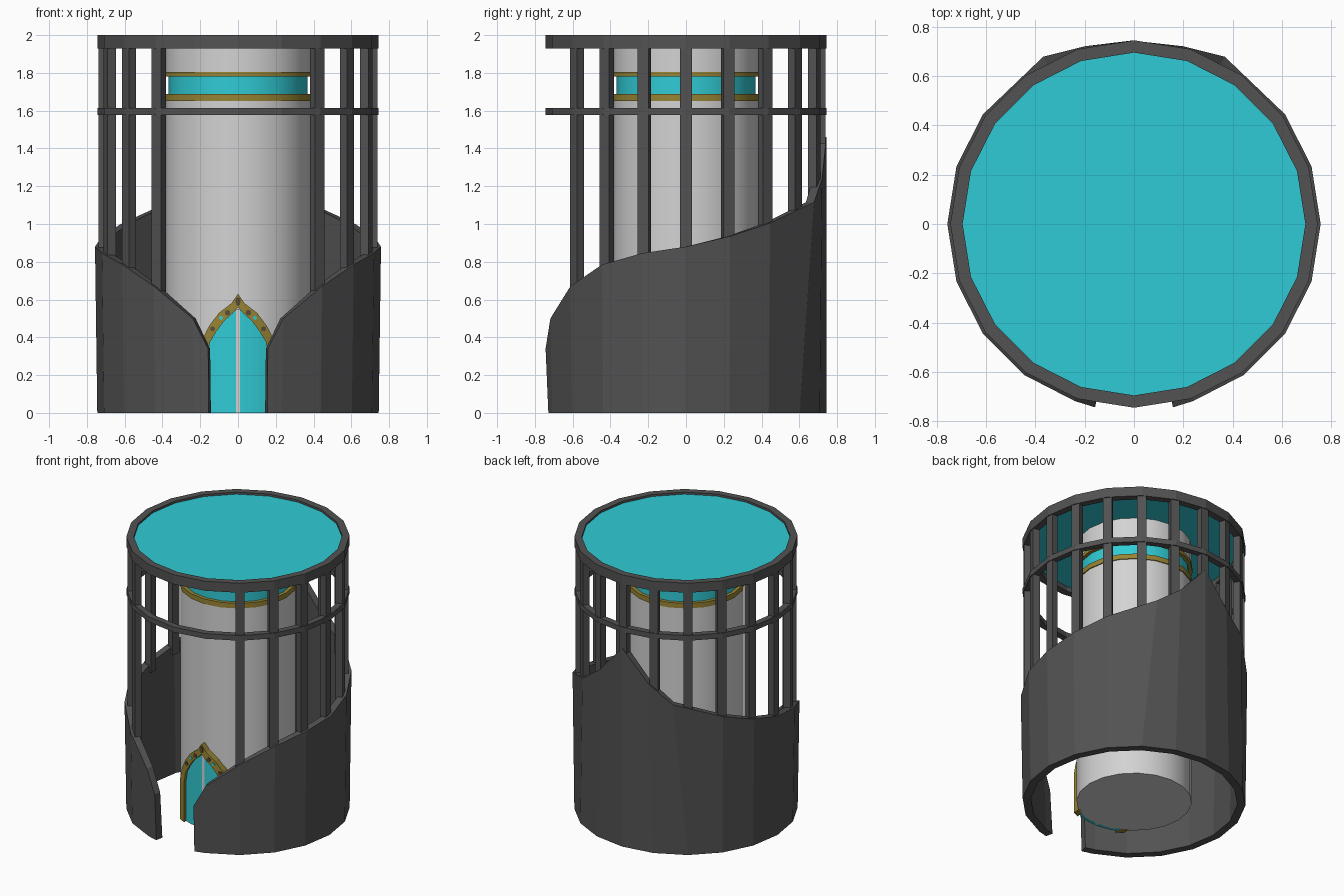
import bpy, bmesh, math
from math import sin, cos, radians, sqrt, pi

if "Cube" in bpy.data.objects:
    bpy.data.objects.remove(bpy.data.objects["Cube"])


def material(name, rgb):
    m = bpy.data.materials.new(name)
    m.diffuse_color = (*rgb, 1)
    m.use_nodes = True
    m.node_tree.nodes["Principled BSDF"].inputs["Base Color"].default_value = m.diffuse_color
    return m


DARK = material("dark grey", (0.085, 0.085, 0.085))
WHITE = material("pale grey", (0.65, 0.65, 0.65))
CYAN = material("cyan", (0.03, 0.60, 0.67))
GOLD = material("old gold", (0.31, 0.23, 0.035))
BROWN = material("dark gem", (0.10, 0.075, 0.04))


def build(name, verts, faces, mat, smooth=False):
    me = bpy.data.meshes.new(name)
    me.from_pydata(verts, [], faces)
    bm = bmesh.new()
    bm.from_mesh(me)
    bmesh.ops.recalc_face_normals(bm, faces=bm.faces)
    bm.to_mesh(me)
    bm.free()
    me.materials.append(mat)
    ob = bpy.data.objects.new(name, me)
    bpy.context.collection.objects.link(ob)
    if smooth:
        bpy.context.view_layer.objects.active = ob
        ob.select_set(True)
        bpy.ops.object.shade_smooth_by_angle(angle=radians(35))
        ob.select_set(False)
    return ob


def polar(r, deg, z):
    """Point at an angle measured from the front (-y) towards +x."""
    a = radians(deg)
    return (r * sin(a), -r * cos(a), z)


def disc(name, r, z0, z1, mat, n=20, smooth=False):
    v = [polar(r, i * 360 / n, z) for z in (z0, z1) for i in range(n)]
    f = [(i, (i + 1) % n, n + (i + 1) % n, n + i) for i in range(n)]
    f += [tuple(range(n)), tuple(range(n, 2 * n))]
    return build(name, v, f, mat, smooth)


def ring(name, r_out, r_in, z0, z1, mat, n=20, smooth=False):
    section = [(r_in, z0), (r_out, z0), (r_out, z1), (r_in, z1)]
    v = [polar(r, i * 360 / n, z) for i in range(n) for r, z in section]
    f = [(4 * i + k, 4 * i + (k + 1) % 4, 4 * ((i + 1) % n) + (k + 1) % 4, 4 * ((i + 1) % n) + k)
         for i in range(n) for k in range(4)]
    return build(name, v, f, mat, smooth)


# Central column with its recessed band and gold collars
disc("column_lower", 0.385, 0, 1.66, WHITE, smooth=True)
disc("column_upper", 0.385, 1.79, 1.975, WHITE, smooth=True)
disc("column_band", 0.367, 1.65, 1.80, CYAN, smooth=True)
ring("lower_collar", 0.392, 0.35, 1.65, 1.687, GOLD, smooth=True)
ring("upper_collar", 0.392, 0.35, 1.78, 1.806, GOLD, smooth=True)

# Roof disc and cage rings
disc("roof_disc", 0.70, 1.965, 1.985, CYAN)
ring("top_ring", 0.745, 0.695, 1.93, 2.0, DARK)
ring("middle_ring", 0.745, 0.70, 1.577, 1.615, DARK)

# Outer wall, open at the front, rising to a point at the back
# (bottom angle, top angle, top radius, top height)
half = [(12, 12, 0.76, 0.34), (18, 18.5, 0.757, 0.50), (36, 36, 0.757, 0.67), (54, 54, 0.757, 0.785),
        (72, 72, 0.757, 0.845), (90, 90, 0.757, 0.88), (108, 108, 0.757, 0.935), (126, 126, 0.757, 1.005),
        (144, 151.5, 0.772, 1.115), (162, 164.5, 0.748, 1.24), (180, 180, 0.743, 1.46)]
wall = half + [(360 - b, 360 - t, r, h) for b, t, r, h in reversed(half[:-1])]
v, f = [], []
for b, t, r, h in wall:
    v += [polar(0.69, b, 0), polar(0.745, b, 0), polar(r, t, h), polar(r - 0.05, t, h)]
for i in range(len(wall) - 1):
    for k in range(4):
        j = (k + 1) % 4
        f.append((4 * i + k, 4 * i + j, 4 * i + 4 + j, 4 * i + 4 + k))
last = 4 * (len(wall) - 1)
f += [(0, 1, 2, 3), (last, last + 1, last + 2, last + 3)]
build("outer_wall", v, f, DARK)


def wall_height(deg):
    for (_, a, _, h0), (_, b, _, h1) in zip(wall, wall[1:]):
        if a <= deg <= b:
            return h0 + (h1 - h0) * (deg - a) / (b - a)


# Upright bars at every corner except the three above the doorway
for i in range(2, 19):
    a = i * 18
    z0, w = wall_height(a) - 0.06, 2.4
    v = [polar(r, a + s * w, z) for z in (z0, 1.95) for r, s in ((0.69, -1), (0.738, -1), (0.738, 1), (0.69, 1))]
    f = [(0, 1, 2, 3), (4, 5, 6, 7)] + [(k, (k + 1) % 4, 4 + (k + 1) % 4, 4 + k) for k in range(4)]
    build(f"upright_bar_{i}", v, f, DARK)


# Doorway parts are bent round the column
def bent(r, x, z):
    return (x, -sqrt(r * r - x * x), z)


outer = [(0.215, 0), (0.215, 0.30), (0.19, 0.39), (0.15, 0.465), (0.10, 0.53), (0.035, 0.58), (0, 0.63)]
inner = [(0.165, 0), (0.165, 0.29), (0.148, 0.375), (0.115, 0.43), (0.075, 0.485), (0.03, 0.525), (0, 0.56)]


def strip(name, edge_a, edge_b, r0, r1, mat):
    """Curved solid band between two matching outlines."""
    v, f, n = [], [], len(edge_a)
    for (xa, za), (xb, zb) in zip(edge_a, edge_b):
        v += [bent(r0, xa, za), bent(r1, xa, za), bent(r1, xb, zb), bent(r0, xb, zb)]
    for i in range(n - 1):
        for k in range(4):
            j = (k + 1) % 4
            f.append((4 * i + k, 4 * i + j, 4 * i + 4 + j, 4 * i + 4 + k))
    e = 4 * (n - 1)
    f += [(0, 1, 2, 3), (e, e + 1, e + 2, e + 3)]
    return build(name, v, f, mat)


def mirrored(path):
    return path + [(-x, z) for x, z in reversed(path[:-1])]


strip("door_frame", mirrored(outer), mirrored(inner), 0.37, 0.425, GOLD)
for s, side in ((1, "right"), (-1, "left")):
    # Door leaf: columns from the sill up to the arch
    top = [(s * x, z) for x, z in inner[1:-1]] + [(s * 0.008, 0.55)]
    strip(f"door_leaf_{side}", top, [(x, 0) for x, _ in top], 0.37, 0.403, CYAN)
strip("door_seam", [(-0.01, 0), (-0.01, 0.55)], [(0.01, 0), (0.01, 0.55)], 0.37, 0.405, WHITE)


# Gems set along the arch
def gem(name, x, z, rx, rz, mat):
    pts = [(x + rx * cos(k * pi / 4), z + rz * sin(k * pi / 4)) for k in range(8)]
    v = [bent(r, px, pz) for r in (0.422, 0.43) for px, pz in pts]
    f = [tuple(range(8)), tuple(range(8, 16))] + [(k, (k + 1) % 8, 8 + (k + 1) % 8, 8 + k) for k in range(8)]
    build(name, v, f, mat)


gem("gem_peak", 0, 0.59, 0.014, 0.025, BROWN)
for s, side in ((1, "right"), (-1, "left")):
    gem(f"gem_dark_{side}", s * 0.055, 0.53, 0.015, 0.015, BROWN)
    gem(f"gem_cyan_{side}", s * 0.09, 0.503, 0.011, 0.011, CYAN)
    gem(f"gem_low_{side}", s * 0.135, 0.445, 0.013, 0.013, BROWN)
